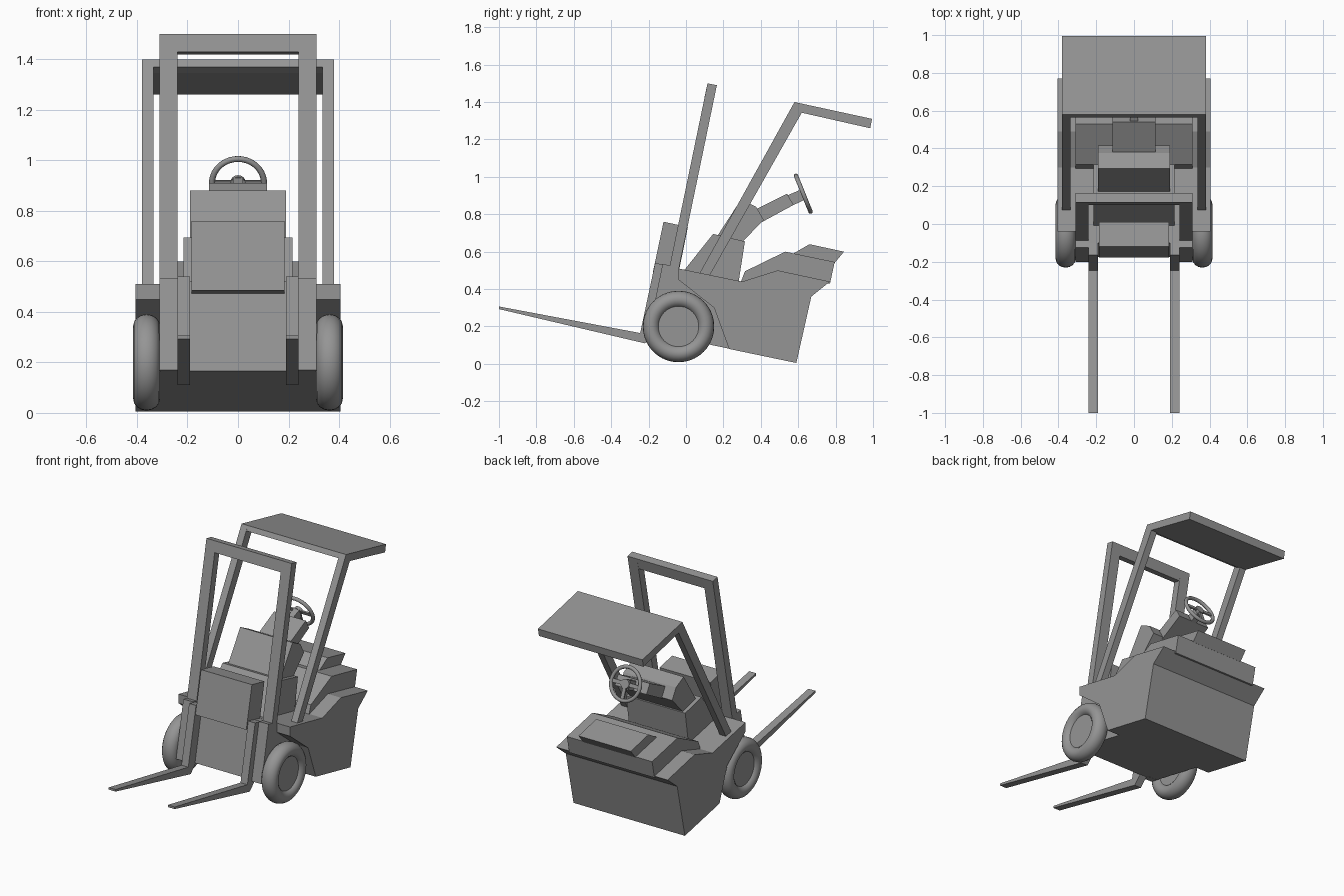
import bpy, bmesh, math
from mathutils import Vector, Matrix

if "Cube" in bpy.data.objects:
    bpy.data.objects.remove(bpy.data.objects["Cube"], do_unlink=True)

grey = bpy.data.materials.new("plain_grey")
grey.use_nodes = True
colour = (0.3, 0.3, 0.3, 1)
grey.diffuse_color = colour
grey.node_tree.nodes["Principled BSDF"].inputs["Base Color"].default_value = colour


def finish(name, bm):
    bmesh.ops.recalc_face_normals(bm, faces=bm.faces)
    mesh = bpy.data.meshes.new(name)
    bm.to_mesh(mesh)
    bm.free()
    mesh.materials.append(grey)
    obj = bpy.data.objects.new(name, mesh)
    bpy.context.collection.objects.link(obj)
    return obj


def slab(name, profile, x0, x1):
    """Side outline of (y, z) points pulled from x0 to x1."""
    bm = bmesh.new()
    face = bm.faces.new([bm.verts.new((x0, y, z)) for y, z in profile])
    ext = bmesh.ops.extrude_face_region(bm, geom=[face])
    moved = [v for v in ext["geom"] if isinstance(v, bmesh.types.BMVert)]
    bmesh.ops.translate(bm, verts=moved, vec=(x1 - x0, 0, 0))
    return finish(name, bm)


def centred(name, profile, half):
    return slab(name, profile, -half, half)


def pair(name, profile, x0, x1):
    slab("left_" + name, profile, x0, x1)
    slab("right_" + name, profile, -x1, -x0)


def smooth(obj):
    bpy.ops.object.select_all(action="DESELECT")
    obj.select_set(True)
    bpy.context.view_layer.objects.active = obj
    bpy.ops.object.shade_smooth_by_angle(angle=math.radians(40))


def ring(name, major, minor, stretch, matrix, seg=40, sides=16):
    """Torus around local z, with its tube stretched along the axis."""
    bm = bmesh.new()
    loops = []
    for i in range(seg):
        a = math.tau * i / seg
        loop = []
        for j in range(sides):
            b = math.tau * j / sides
            r = major + minor * math.cos(b)
            loop.append(bm.verts.new((r * math.cos(a), r * math.sin(a),
                                      minor * stretch * math.sin(b))))
        loops.append(loop)
    for i in range(seg):
        p, q = loops[i], loops[(i + 1) % seg]
        for j in range(sides):
            k = (j + 1) % sides
            bm.faces.new((p[j], q[j], q[k], p[k]))
    bm.transform(matrix)
    smooth(finish(name, bm))


def disc(name, radius, depth, matrix, seg=40):
    bm = bmesh.new()
    bmesh.ops.create_cone(bm, cap_ends=True, segments=seg, radius1=radius,
                          radius2=radius, depth=depth, matrix=matrix)
    smooth(finish(name, bm))


# Body: wide shell with wheel arches, and a narrow chassis between the wheels
centred("body_shell", [(-.04, .51), (.30, .44), (.49, .50), (.77, .44), (.67, .36),
                       (.59, .005), (.23, .08), (.15, .30), (-.04, .45)], .405)
centred("chassis", [(-.10, .522), (-.04, .509), (.28, .442), (.3, .3), (.3, .067),
                    (-.175, .166)], .31)

# Seat
centred("seat_base", [(.29, .43), (.315, .495), (.53, .60), (.795, .545), (.77, .43)], .31)
centred("seat_cushion", [(.565, .585), (.66, .64), (.845, .60), (.795, .54)], .19)

# Cowl and dashboard
centred("cowl", [(-.01, .50), (.145, .695), (.315, .655), (.28, .43)], .215)
centred("dashboard", [(.165, .68), (.295, .88), (.375, .84), (.415, .77), (.30, .65)], .19)
centred("column_housing", [(.37, .825), (.54, .91), (.575, .85), (.40, .755)], .115)
centred("steering_column", [(.54, .90), (.61, .93), (.63, .875), (.565, .845)], .02)

# Steering wheel
tilt = Vector((0, .927, .375)).to_track_quat("Z", "Y").to_matrix().to_4x4()
wheel = Matrix.Translation((0, .627, .91)) @ tilt
ring("steering_wheel", .103, .012, 1, wheel, 40, 10)
disc("steering_hub", .03, .02, wheel, 16)
for n, angle in enumerate((0, 180, 270)):
    bm = bmesh.new()
    bmesh.ops.create_cube(bm, size=1)
    bm.transform(wheel @ Matrix.Rotation(math.radians(angle), 4, "Z")
                 @ Matrix.Translation((.05, 0, 0)) @ Matrix.Diagonal((.1, .024, .01, 1)))
    finish("steering_spoke_%d" % (n + 1), bm)

# Roof and its pillars
centred("roof", [(.58, 1.40), (.995, 1.31), (.985, 1.26), (.61, 1.345), (.565, 1.37)], .38)
pair("roof_pillar", [(.58, 1.40), (.62, 1.345), (.125, .47), (.07, .48)], .335, .38)

# Mast frame
pair("mast_post", [(.115, 1.50), (.165, 1.49), (-.04, .50), (-.09, .51)], .24, .31)
centred("mast_crossbar", [(.115, 1.50), (.165, 1.49), (.15, 1.42), (.10, 1.43)], .245)
pair("mast_channel", [(-.125, .535), (-.08, .525), (-.15, .16), (-.20, .17)], .24, .31)

# Carriage and forks
centred("carriage", [(-.12, .76), (.01, .732), (-.045, .46), (-.178, .485)], .185)
pair("fork", [(-.165, .54), (-.10, .525), (-.17, .16), (-.22, .11), (-1, .293),
              (-1, .307), (-.245, .165)], .19, .24)

# Road wheels
for side, sign in (("left", 1), ("right", -1)):
    axle = Matrix.Translation((sign * .362, -.04, .2)) @ Matrix.Rotation(math.pi / 2, 4, "Y")
    ring(side + "_tyre", .145, .046, 1.15, axle)
    disc(side + "_wheel_hub", .115, .06, axle)
